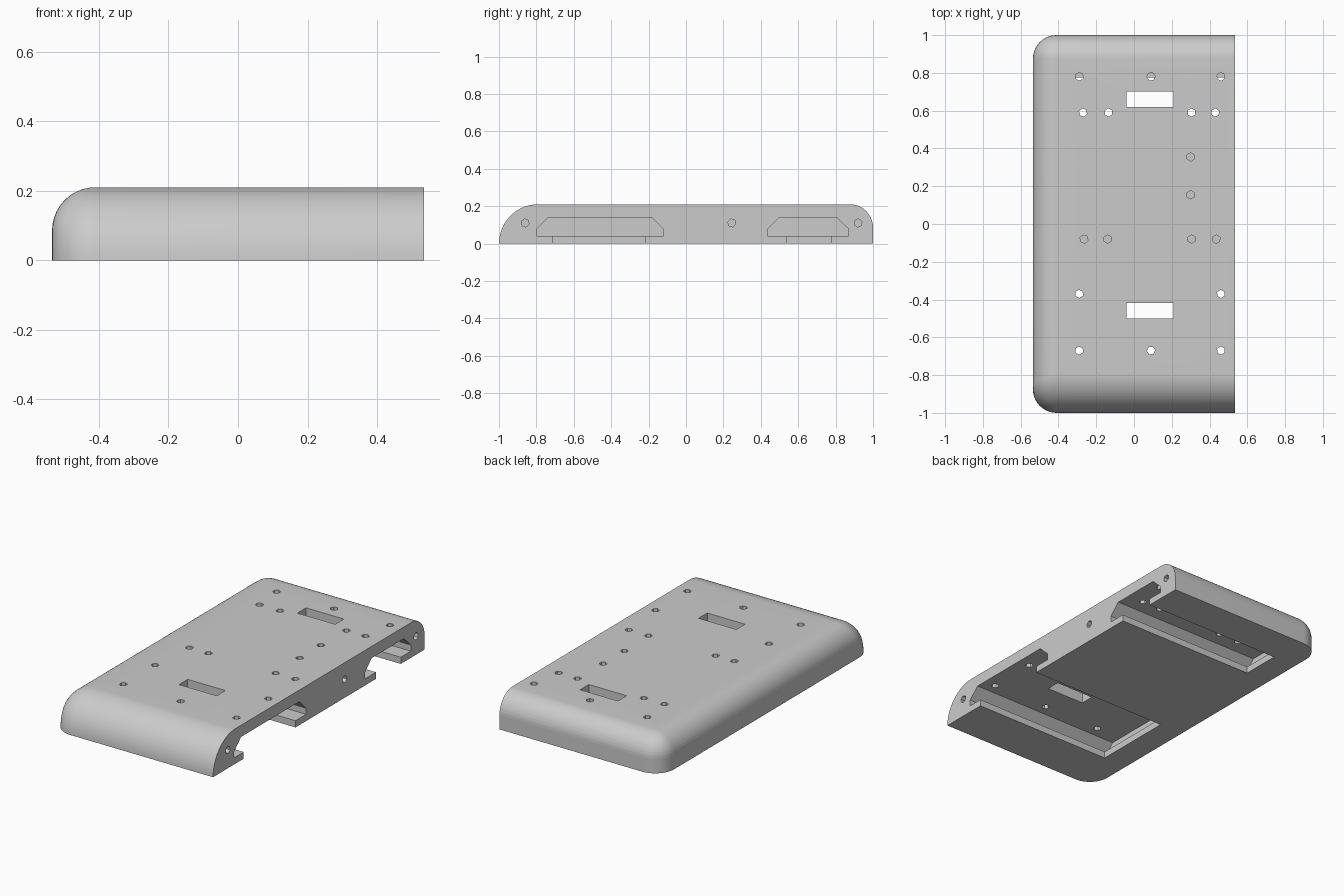
import bpy, bmesh, math
from mathutils import Matrix, Vector

if "Cube" in bpy.data.objects:
    bpy.data.objects.remove(bpy.data.objects["Cube"], do_unlink=True)

HALF_X, HALF_Y, TOP = 0.535, 1.0, 0.21
EDGE_R = 0.125   # fillet of the closed side, the back and the corners

grey = bpy.data.materials.new("light grey")
grey.use_nodes = True
grey.diffuse_color = (0.6, 0.6, 0.6, 1)
grey.node_tree.nodes["Principled BSDF"].inputs["Base Color"].default_value = (0.6, 0.6, 0.6, 1)


def make_object(name, bm):
    bmesh.ops.recalc_face_normals(bm, faces=bm.faces)
    mesh = bpy.data.meshes.new(name)
    bm.to_mesh(mesh)
    bm.free()
    mesh.materials.append(grey)
    obj = bpy.data.objects.new(name, mesh)
    bpy.context.scene.collection.objects.link(obj)
    return obj


def outline(z):
    """Plan outline of the shell at height z."""
    front = TOP - math.sqrt(max(TOP**2 - z**2, 0))
    rise = max(z - (TOP - EDGE_R), 0)
    inset = EDGE_R - math.sqrt(max(EDGE_R**2 - rise**2, 0))
    r = max(EDGE_R - inset, 0.003)
    cx = -HALF_X + inset + r
    pts = [(HALF_X, -HALF_Y + front)]
    for start, cy in ((270, -HALF_Y + front + r), (180, HALF_Y - inset - r)):
        for i in range(11):
            a = math.radians(start - 9 * i)
            pts.append((cx + r * math.cos(a), cy + r * math.sin(a)))
    pts.append((HALF_X, HALF_Y - inset))
    return [(x, y, z) for x, y in pts]


def prism(bm, profile, x0, x1):
    """Extrude a y-z profile along x."""
    ends = [[bm.verts.new((x, y, z)) for y, z in profile] for x in (x0, x1)]
    for end in ends:
        bm.faces.new(end)
    n = len(profile)
    for i in range(n):
        j = (i + 1) % n
        bm.faces.new((ends[0][i], ends[0][j], ends[1][j], ends[1][i]))


def box(bm, x0, x1, y0, y1, z0, z1):
    prism(bm, [(y0, z0), (y1, z0), (y1, z1), (y0, z1)], x0, x1)


def drill(bm, centre, depth, axis, turn):
    """Coarse six-sided hole cutter."""
    m = (Matrix.Translation(centre) @ Vector(axis).to_track_quat("Z", "Y").to_matrix().to_4x4()
         @ Matrix.Rotation(turn, 4, "Z"))
    bmesh.ops.create_cone(bm, cap_ends=True, segments=6, radius1=0.022, radius2=0.022,
                          depth=depth, matrix=m)


# Shell: stacked outlines with rounded front, back and closed side
levels = {round(TOP * math.sin(math.radians(6 * i)), 4) for i in range(16)}
levels |= {round(TOP - EDGE_R + EDGE_R * math.sin(math.radians(9 * i)), 4) for i in range(11)}
bm = bmesh.new()
rings = [[bm.verts.new(p) for p in outline(z)] for z in sorted(levels)]
for low, high in zip(rings, rings[1:]):
    for i in range(len(low)):
        j = (i + 1) % len(low)
        bm.faces.new((low[i], low[j], high[j], high[i]))
bm.faces.new(rings[0])
bm.faces.new(rings[-1])
shell = make_object("shell", bm)

# Two undercut channels, open on one side: (y0, y1, slot y0, slot y1)
channels = [(-0.80, -0.12, -0.71, -0.22), (0.435, 0.87, 0.54, 0.775)]
cavities, slots = bmesh.new(), bmesh.new()
for y0, y1, s0, s1 in channels:
    prism(cavities, [(y0, 0.04), (y0, 0.077), (y0 + 0.065, 0.14),
                     (y1 - 0.065, 0.14), (y1, 0.077), (y1, 0.04)], -0.46, 0.6)
    box(slots, -0.38, 0.6, s0, s1, -0.05, 0.06)

# Windows through the roof of each channel, and small screw holes
openings = bmesh.new()
for y in (-0.46, 0.66):
    box(openings, -0.04, 0.21, y - 0.041, y + 0.041, 0.1, 0.3)
hole_rows = {0.78: (-0.29, 0.09, 0.46), 0.59: (-0.27, -0.135, 0.305, 0.43),
             0.355: (0.30,), 0.155: (0.30,), -0.08: (-0.265, -0.14, 0.305, 0.435),
             -0.37: (-0.29, 0.46), -0.67: (-0.29, 0.09, 0.46)}
for y, xs in hole_rows.items():
    for x in xs:
        drill(openings, (x, y, 0.2), 0.2, (0, 0, 1), 7 * x)

# Alignment sockets in the open side
for y in (-0.86, 0.245, 0.92):
    drill(openings, (HALF_X, y, 0.11), 0.16, (1, 0, 0), y)

# Cut everything out of the shell
bpy.context.view_layer.objects.active = shell
shell.select_set(True)
for name, cut in (("cavity_cutter", cavities), ("slot_cutter", slots), ("hole_cutter", openings)):
    cutter = make_object(name, cut)
    cutter.hide_render = True
    mod = shell.modifiers.new(name, "BOOLEAN")
    mod.operation = "DIFFERENCE"
    mod.solver = "EXACT"
    mod.object = cutter
    bpy.ops.object.modifier_apply(modifier=mod.name)
    bpy.data.objects.remove(cutter, do_unlink=True)

bpy.ops.object.select_all(action="DESELECT")
shell.select_set(True)
bpy.ops.object.shade_smooth_by_angle(angle=math.radians(30))
